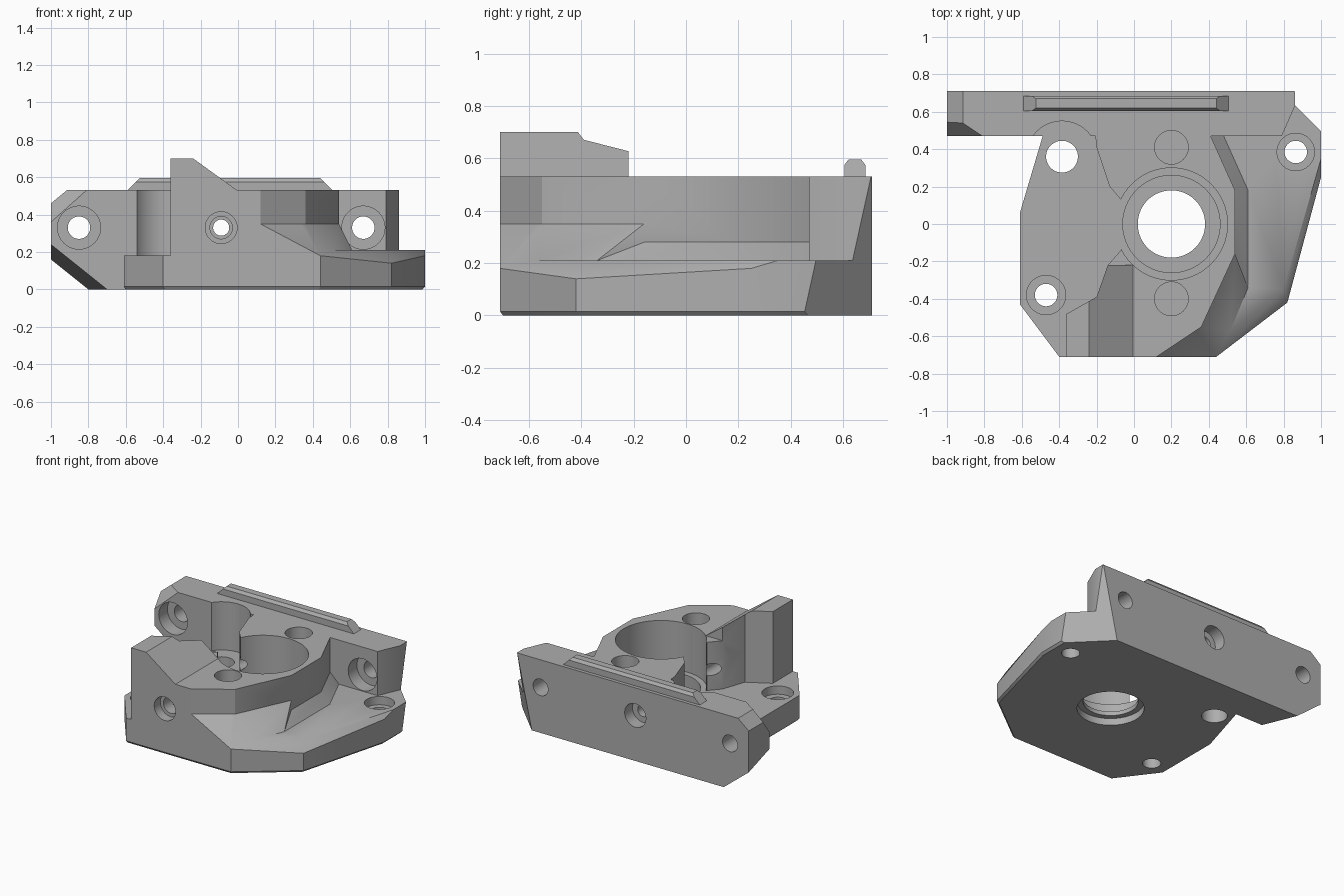
import bpy, bmesh
from mathutils import Vector, Matrix

if "Cube" in bpy.data.objects:
    bpy.data.objects.remove(bpy.data.objects["Cube"], do_unlink=True)

grey = bpy.data.materials.new("plain_grey")
grey.use_nodes = True
COLOUR = (0.42, 0.42, 0.42, 1)
grey.diffuse_color = COLOUR
grey.node_tree.nodes["Principled BSDF"].inputs["Base Color"].default_value = COLOUR


def finish(name, bm):
    bmesh.ops.recalc_face_normals(bm, faces=bm.faces[:])
    mesh = bpy.data.meshes.new(name)
    bm.to_mesh(mesh)
    bm.free()
    mesh.materials.append(grey)
    ob = bpy.data.objects.new(name, mesh)
    bpy.context.collection.objects.link(ob)
    return ob


def slice_off(bm, point, normal):
    """Remove everything on the normal's side and close the opening."""
    bmesh.ops.bisect_plane(bm, geom=bm.verts[:] + bm.edges[:] + bm.faces[:],
                           plane_co=point, plane_no=normal, clear_outer=True)
    bmesh.ops.holes_fill(bm, edges=[e for e in bm.edges if e.is_boundary], sides=0)


def plane(a, b, c, outside):
    """Plane through three points, facing the outside point."""
    a, b, c = Vector(a), Vector(b), Vector(c)
    n = (b - a).cross(c - a).normalized()
    return a, n if n.dot(Vector(outside) - a) > 0 else -n


def hull(name, points, cuts=()):
    bm = bmesh.new()
    for p in points:
        bm.verts.new(p)
    res = bmesh.ops.convex_hull(bm, input=bm.verts[:])
    loose = {v for v in res["geom_interior"] + res["geom_unused"]
             if isinstance(v, bmesh.types.BMVert) and not v.link_faces}
    bmesh.ops.delete(bm, geom=list(loose), context='VERTS')
    bmesh.ops.recalc_face_normals(bm, faces=bm.faces[:])
    for point, normal in cuts:
        slice_off(bm, point, normal)
    bmesh.ops.dissolve_limit(bm, angle_limit=0.01, verts=bm.verts[:], edges=bm.edges[:])
    return finish(name, bm)


def prism(name, outline, z0, z1, cuts=()):
    bm = bmesh.new()
    face = bm.faces.new([bm.verts.new((x, y, z0)) for x, y in outline])
    ext = bmesh.ops.extrude_face_region(bm, geom=[face])["geom"]
    for v in ext:
        if isinstance(v, bmesh.types.BMVert):
            v.co.z = z1
    bmesh.ops.recalc_face_normals(bm, faces=bm.faces[:])
    for point, normal in cuts:
        slice_off(bm, point, normal)
    return finish(name, bm)


def drill(start, end, r1, r2=None):
    """Round cutter between two points, optionally tapered."""
    start, end = Vector(start), Vector(end)
    d = end - start
    bm = bmesh.new()
    bmesh.ops.create_cone(bm, cap_ends=True, segments=64, radius1=r1,
                          radius2=r1 if r2 is None else r2, depth=d.length)
    turn = Vector((0, 0, 1)).rotation_difference(d).to_matrix().to_4x4()
    bm.transform(Matrix.Translation((start + end) / 2) @ turn)
    return finish("cutter", bm)


def combine(target, other, operation):
    mod = target.modifiers.new("join", 'BOOLEAN')
    mod.operation, mod.solver, mod.object = operation, 'EXACT', other
    bpy.context.view_layer.objects.active = target
    bpy.ops.object.modifier_apply(modifier=mod.name)
    bpy.data.objects.remove(other, do_unlink=True)


def at(points, z, scale=1):
    return [(x * scale, y * scale, z) for x, y in points]


# Slanted trim shared by the plate and the wall at the rear corner
corner = (Vector((1, 0.45, 0)), Vector((1, 1, -0.22)).normalized())

# Base plate: flat left half, chamfered right half
left = [(-0.61, 0.06), (-0.61, -0.43), (-0.4, -0.71), (0.1, -0.71), (0.1, 0.7), (-0.42, 0.7)]
bracket = hull("bracket", at(left, 0, 0.985) + at(left, 0.015) + at(left, 0.18))
right = [(0, -0.71), (0.44, -0.71), (0.82, -0.42), (1, 0.25), (1, 0.71), (0, 0.71)]
rim = [(0.44, -0.71, 0.18), (0.82, -0.42, 0.14), (1, 0.25, 0.18), (1, 0.71, 0.21)]
inner = [(0.2, -0.57), (0.515, -0.57), (0.8, -0.35), (1, 0.35), (0, 0.71), (0.2, 0)]
parts = [hull("plate_right", at(right, 0, 0.985) + at(right, 0.015) + rim + at(inner, 0.21)
              + [(0, -0.71, 0.16)], [corner])]

# Rear wall with chamfered ends
wall = [(-1, 0.47), (0.79, 0.47), (0.86, 0.63), (0.86, 0.71), (-1, 0.71)]
parts.append(prism("rear_wall", wall, 0, 0.53, [
    corner,
    plane((-1, 0.47, 0.24), (-0.7, 0.47, 0), (-0.8, 0.71, 0), (-1, 0.5, -1)),
    plane((-1, 0.47, 0.46), (-0.915, 0.47, 0.53), (-1, 0.7, 0.46), (-1, 0.5, 1)),
    plane((-1, 0.47, 0.36), (-0.81, 0.47, 0.53), (-0.915, 0.54, 0.53), (-1, 0, 1))]))

# Central housing and the raised front tower
side = [(-0.13, 0.2), (-0.07, 0.13), (-0.07, -0.14)]
tower = [(-0.14, -0.22), (-0.2, -0.39), (-0.36, -0.48), (-0.36, -0.71)]
right_wall = [(0.12, -0.71), (0.36, -0.55), (0.54, -0.16), (0.54, 0.18), (0.41, 0.47)]
parts.append(prism("housing", right_wall + [(0.41, 0.6), (-0.22, 0.6), (-0.2, 0.41)]
                   + side + tower, 0.05, 0.53))
parts.append(prism("tower", tower + [(-0.005, -0.71), (-0.005, -0.22)], 0.4, 0.7,
                   [(Vector((-0.24, 0, 0.7)), Vector((0.17, 0, 0.235)).normalized())]))

# Sloped skirts at the foot of the housing
foot = [(0.515, -0.57), (0.61, -0.34)]
parts.append(hull("front_skirt", at(right_wall[:3], 0.35) + at(foot, 0.21) + at(foot, 0.1)
                  + [(0.44, -0.71, 0.18), (0.44, -0.71, 0.05), (0.12, -0.71, 0.05),
                     (0.54, -0.33, 0.28), (0.54, -0.16, 0.1)]))
ridge = [(0.54, -0.33), (0.54, 0.18), (0.41, 0.47)]
parts.append(hull("side_skirt", at(ridge, 0.28) + at(ridge, 0.1)
                  + at([(x + 0.07, y) for x, y in ridge], 0.21)))

# Ridge along the top of the wall
rib = []
for y, z, inset in [(0.605, 0.5, -0.03), (0.605, 0.575, 0.045), (0.62, 0.595, 0.065),
                    (0.67, 0.595, 0.065), (0.685, 0.575, 0.045), (0.685, 0.5, -0.03)]:
    rib += [(-0.59 + inset, y, z), (0.505 - inset, y, z)]
parts.append(hull("top_rib", rib))

for part in parts:
    combine(bracket, part, 'UNION')

# Upright bores: x, y, then (low z, high z, radius) steps
BORES = [
    (0.2, 0, [(0.18, 1, 0.3), (0.08, 0.5, 0.26), (-1, 1, 0.18), (-1, 0.05, 0.22)]),
    (-0.385, 0.36, [(0.18, 1, 0.19), (-1, 1, 0.085)]),
    (-0.47, -0.38, [(0.12, 1, 0.105), (-1, 1, 0.06)]),
    (0.865, 0.385, [(0.15, 0.5, 0.1), (-1, 1, 0.06)]),
    (0.2, 0.41, [(0.38, 1, 0.09)]),
    (0.2, -0.4, [(0.38, 1, 0.09)]),
]
for x, y, steps in BORES:
    for low, high, r in steps:
        combine(bracket, drill((x, y, low), (x, y, high), r), 'DIFFERENCE')

# Front-to-back screw bores
Z = 0.33
LEVEL = [
    (-0.85, [(0, 0.57, 0.115), (0, 1, 0.06)]),
    (0.67, [(0.3, 0.57, 0.115), (0.3, 1, 0.06)]),
    (-0.09, [(-1, -0.64, 0.085), (-1, -0.55, 0.06), (-1, 1, 0.043), (0.62, 1, 0.085)]),
]
for x, steps in LEVEL:
    for near, far, r in steps:
        combine(bracket, drill((x, near, Z), (x, far, Z), r), 'DIFFERENCE')

bpy.ops.object.select_all(action='DESELECT')
bracket.select_set(True)
bpy.context.view_layer.objects.active = bracket
bpy.ops.object.shade_smooth_by_angle(angle=0.5)
